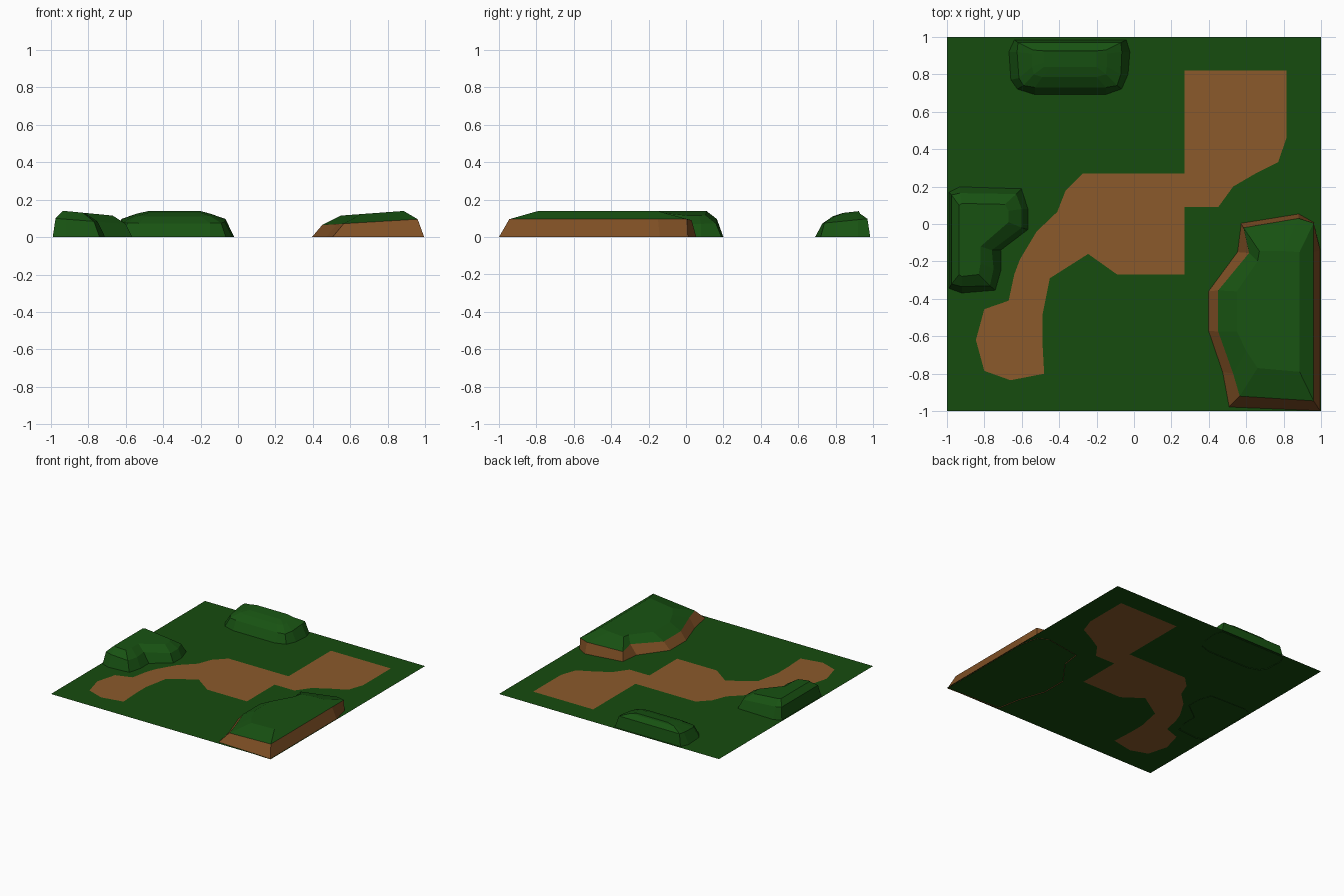
import bpy, bmesh

if "Cube" in bpy.data.objects:
    bpy.data.objects.remove(bpy.data.objects["Cube"])

GROUND_Z = 0.004


def material(name, rgb):
    m = bpy.data.materials.new(name)
    m.diffuse_color = (*rgb, 1)
    m.use_nodes = True
    m.node_tree.nodes["Principled BSDF"].inputs["Base Color"].default_value = m.diffuse_color
    return m


grass = material("grass", (0.008, 0.072, 0.0045))
bush = material("bush_green", (0.009, 0.085, 0.006))
dirt = material("dirt", (0.26, 0.102, 0.024))
cliff = material("cliff", (0.21, 0.078, 0.018))


def finish(name, bm, mats):
    bmesh.ops.recalc_face_normals(bm, faces=bm.faces[:])
    if sum(f.normal.z * f.calc_area() for f in bm.faces) < 0:
        bmesh.ops.reverse_faces(bm, faces=bm.faces[:])
    me = bpy.data.meshes.new(name)
    bm.to_mesh(me)
    bm.free()
    for m in mats:
        me.materials.append(m)
    ob = bpy.data.objects.new(name, me)
    bpy.context.collection.objects.link(ob)
    return ob


def flat_patch(name, loops, mat):
    """Fill one outline, minus any inner outline, on the ground."""
    bm = bmesh.new()
    for loop in loops:
        vs = [bm.verts.new((x, y, GROUND_Z)) for x, y in loop]
        for a, b in zip(vs, vs[1:] + vs[:1]):
            bm.edges.new((a, b))
    bmesh.ops.triangle_fill(bm, edges=bm.edges[:], use_beauty=True,
                            normal=(0, 0, 1))
    return finish(name, bm, [mat])


def mound(name, rings, mats, side_bands=0):
    """Stack outlines; each has a height plane a + b*x + c*y."""
    bm = bmesh.new()
    rows = [[bm.verts.new((x, y, a + b * x + c * y)) for x, y in pts]
            for (a, b, c), pts in rings]
    n = len(rows[0])
    for r, (low, high) in enumerate(zip(rows, rows[1:])):
        for i in range(n):
            j = (i + 1) % n
            f = bm.faces.new((low[i], low[j], high[j], high[i]))
            f.material_index = 0 if r < side_bands else len(mats) - 1
    bm.faces.new(rows[-1]).material_index = len(mats) - 1
    return finish(name, bm, mats)


# Flat ground with the winding path set into it
path = [(.27, .82), (.815, .82), (.815, .46), (.77, .33), (.65, .27),
        (.53, .20), (.45, .09), (.27, .09), (.27, -.27), (-.09, -.27),
        (-.245, -.16), (-.45, -.29), (-.49, -.49), (-.49, -.62),
        (-.48, -.80), (-.66, -.835), (-.80, -.785), (-.845, -.62),
        (-.80, -.455), (-.67, -.41), (-.64, -.27), (-.61, -.19),
        (-.52, -.04), (-.41, .065), (-.365, .18), (-.275, .27), (.27, .27)]
square = [(-1, -1), (1, -1), (1, 1), (-1, 1)]
flat_patch("ground", [square, path], grass)
flat_patch("dirt_path", [path], dirt)

# Large hill: earth sides with a grassy top
hill_base = [(.505, -.98), (.995, -1), (.995, -.14), (.96, .01), (.88, .055),
             (.57, .005), (.55, -.15), (.395, -.36), (.395, -.57), (.47, -.79)]
hill_rim = [(.565, -.92), (.96, -.945), (.96, -.15), (.96, .005), (.88, .03),
            (.585, -.02), (.615, -.155), (.45, -.355), (.45, -.575), (.53, -.8)]
hill_top = [(.66, -.77), (.885, -.79), (.885, -.3), (.885, -.15), (.80, -.145),
            (.67, -.145), (.66, -.2), (.55, -.36), (.55, -.575), (.60, -.68)]
mound("large_hill", [((0, 0, 0), hill_base),
                     ((.038, .06, 0), hill_rim),
                     ((.0746, .0735, 0), hill_top)], [cliff, bush], 1)

# L-shaped hedge mound on the left edge
ell_base = [(-.99, .17), (-.93, .2), (-.60, .19), (-.565, .08), (-.565, -.03),
            (-.71, -.14), (-.71, -.25), (-.74, -.355), (-.92, -.37), (-.99, -.345)]
ell_mid = [(-.975, .155), (-.93, .165), (-.63, .16), (-.60, .08), (-.60, -.02),
           (-.76, -.14), (-.75, -.24), (-.77, -.33), (-.92, -.335), (-.975, -.32)]
ell_top = [(-.935, .10), (-.92, .11), (-.69, .105), (-.67, .07), (-.67, .01),
           (-.82, -.12), (-.82, -.21), (-.83, -.27), (-.92, -.28), (-.935, -.27)]
mound("left_mound", [((0, 0, 0), ell_base),
                     ((.024, -.078, 0), ell_mid),
                     ((.0507, -.096, 0), ell_top)], [bush])

# Long rounded mound at the back
back_base = [(-.64, .985), (-.04, .985), (-.02, .92), (-.03, .80), (-.065, .72),
             (-.15, .69), (-.53, .69), (-.625, .72), (-.66, .77), (-.67, .92)]
back_mid = [(-.62, .97), (-.07, .97), (-.065, .92), (-.07, .80), (-.09, .74),
            (-.15, .73), (-.53, .73), (-.59, .74), (-.615, .78), (-.625, .92)]
back_high = [(-.54, .93), (-.15, .93), (-.145, .91), (-.145, .84), (-.15, .80),
             (-.20, .785), (-.49, .785), (-.535, .80), (-.545, .84), (-.545, .91)]
back_top = [(-.48, .925), (-.20, .925), (-.20, .91), (-.20, .86), (-.20, .84),
            (-.24, .84), (-.44, .84), (-.48, .84), (-.48, .86), (-.48, .91)]
mound("back_mound", [((0, 0, 0), back_base),
                     ((.001, 0, .10), back_mid),
                     ((.030, 0, .103), back_high),
                     ((.036, 0, .111), back_top)], [bush])
